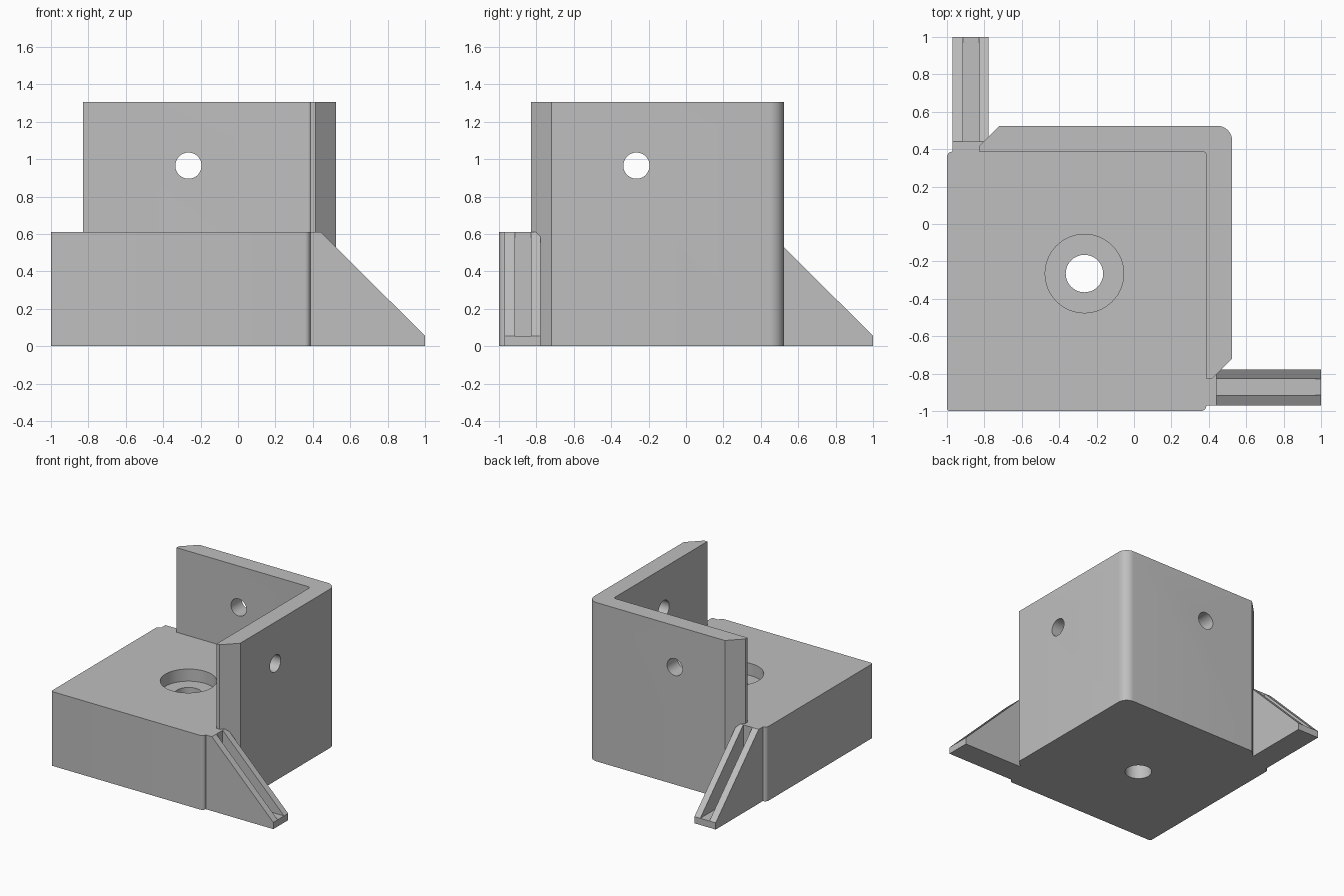
import bpy
import bmesh
import math
from mathutils import Matrix, Vector

cube = bpy.data.objects.get("Cube")
if cube:
    bpy.data.objects.remove(cube, do_unlink=True)

grey = bpy.data.materials.new("plain grey")
grey.use_nodes = True
grey.diffuse_color = (0.52, 0.52, 0.52, 1)
grey.node_tree.nodes["Principled BSDF"].inputs["Base Color"].default_value = (0.52, 0.52, 0.52, 1)

# Main measurements
BLOCK = 0.387         # inner face of the walls
OUTER = 0.525         # outer face of the walls
BLOCK_H, WALL_H = 0.61, 1.305
HOLE = -0.265         # hole position along each wall
SWAP_XY = Matrix(((0, 1, 0, 0), (1, 0, 0, 0), (0, 0, 1, 0), (0, 0, 0, 1)))


def rounded(corners, steps=8):
    """Turn (x, y, radius) corners into points, with arcs at right angles."""
    points = []
    for i, (x, y, r) in enumerate(corners):
        p = Vector((x, y))
        if r == 0:
            points.append(p)
            continue
        before = (Vector(corners[i - 1][:2]) - p).normalized()
        after = (Vector(corners[(i + 1) % len(corners)][:2]) - p).normalized()
        centre = p + r * (before + after)
        for s in range(steps + 1):
            t = math.pi / 2 * s / steps
            points.append(centre - r * (after * math.cos(t) + before * math.sin(t)))
    return points


def make_object(name, bm):
    bmesh.ops.recalc_face_normals(bm, faces=bm.faces)
    mesh = bpy.data.meshes.new(name)
    bm.to_mesh(mesh)
    bm.free()
    mesh.materials.append(grey)
    obj = bpy.data.objects.new(name, mesh)
    bpy.context.collection.objects.link(obj)
    return obj


def prism(name, points, low, high, upright=True, swap=False):
    """Extrude a profile along z, or along y when not upright."""
    bm = bmesh.new()
    place = (lambda a, b: (a, b, low)) if upright else (lambda a, b: (a, low, b))
    face = bm.faces.new([bm.verts.new(place(*p)) for p in points])
    new = bmesh.ops.extrude_face_region(bm, geom=[face])["geom"]
    move = (0, 0, high - low) if upright else (0, high - low, 0)
    bmesh.ops.translate(bm, vec=move, verts=[v for v in new if isinstance(v, bmesh.types.BMVert)])
    if swap:
        bm.transform(SWAP_XY)
    return make_object(name, bm)


def cylinder(name, centre, radius, depth, axis="Z"):
    bm = bmesh.new()
    turn = {"X": Matrix.Rotation(math.pi / 2, 4, "Y"),
            "Y": Matrix.Rotation(math.pi / 2, 4, "X"), "Z": Matrix()}[axis]
    bmesh.ops.create_cone(bm, cap_ends=True, segments=64, radius1=radius, radius2=radius,
                          depth=depth, matrix=Matrix.Translation(centre) @ turn)
    return make_object(name, bm)


def cut(obj, cutter):
    """Subtract the cutter and remove it."""
    cutter.hide_render = True
    mod = obj.modifiers.new("cut", "BOOLEAN")
    mod.operation, mod.solver, mod.object = "DIFFERENCE", "EXACT", cutter
    bpy.context.view_layer.objects.active = obj
    bpy.ops.object.modifier_apply(modifier=mod.name)
    bpy.data.objects.remove(cutter, do_unlink=True)


# Base block with a counterbored screw hole
block = prism("base_block", rounded([(-1, -1, 0.015), (BLOCK, -1, 0.03),
                                     (BLOCK, BLOCK, 0), (-1, BLOCK, 0.03)]), 0, BLOCK_H)
cut(block, cylinder("bore", (HOLE, HOLE, 0.3), 0.1, 2))
cut(block, cylinder("counterbore", (HOLE, HOLE, BLOCK_H), 0.21, 0.2))

# L-shaped wall: rounded outer corner, chamfered ends, one hole in each leg
half = [(OUTER, OUTER, 0.08), (-0.72, OUTER, 0), (-0.83, 0.415, 0), (-0.83, BLOCK, 0)]
wall_profile = half + [(BLOCK, BLOCK, 0.02)] + [(y, x, 0) for x, y, r in reversed(half[1:])]
wall = prism("corner_wall", rounded(wall_profile), 0, WALL_H)
cut(wall, cylinder("back_hole", (HOLE, 0.46, 0.965), 0.07, 0.6, "Y"))
cut(wall, cylinder("side_hole", (0.46, HOLE, 0.965), 0.07, 0.6, "X"))

# Two sloping fins, each with a deep groove between thin rails
parts = [block, wall]
for name, swap in (("side_fin", False), ("back_fin", True)):
    slope = [(BLOCK, 0), (1, 0), (1, 0.055), (0.442, BLOCK_H), (BLOCK, BLOCK_H)]
    groove = [(0.442, 0.055), (1.1, 0.055), (1.1, 0.8), (0.442, 0.8)]
    fin = prism(name, slope, -0.97, -0.777, False, swap)
    cut(fin, prism("groove", groove, -0.913, -0.83, False, swap))
    parts.append(fin)

# Smooth curved faces and keep the edges crisp
bpy.ops.object.select_all(action="DESELECT")
for obj in parts:
    obj.select_set(True)
bpy.context.view_layer.objects.active = block
bpy.ops.object.shade_smooth_by_angle(angle=math.radians(30))
